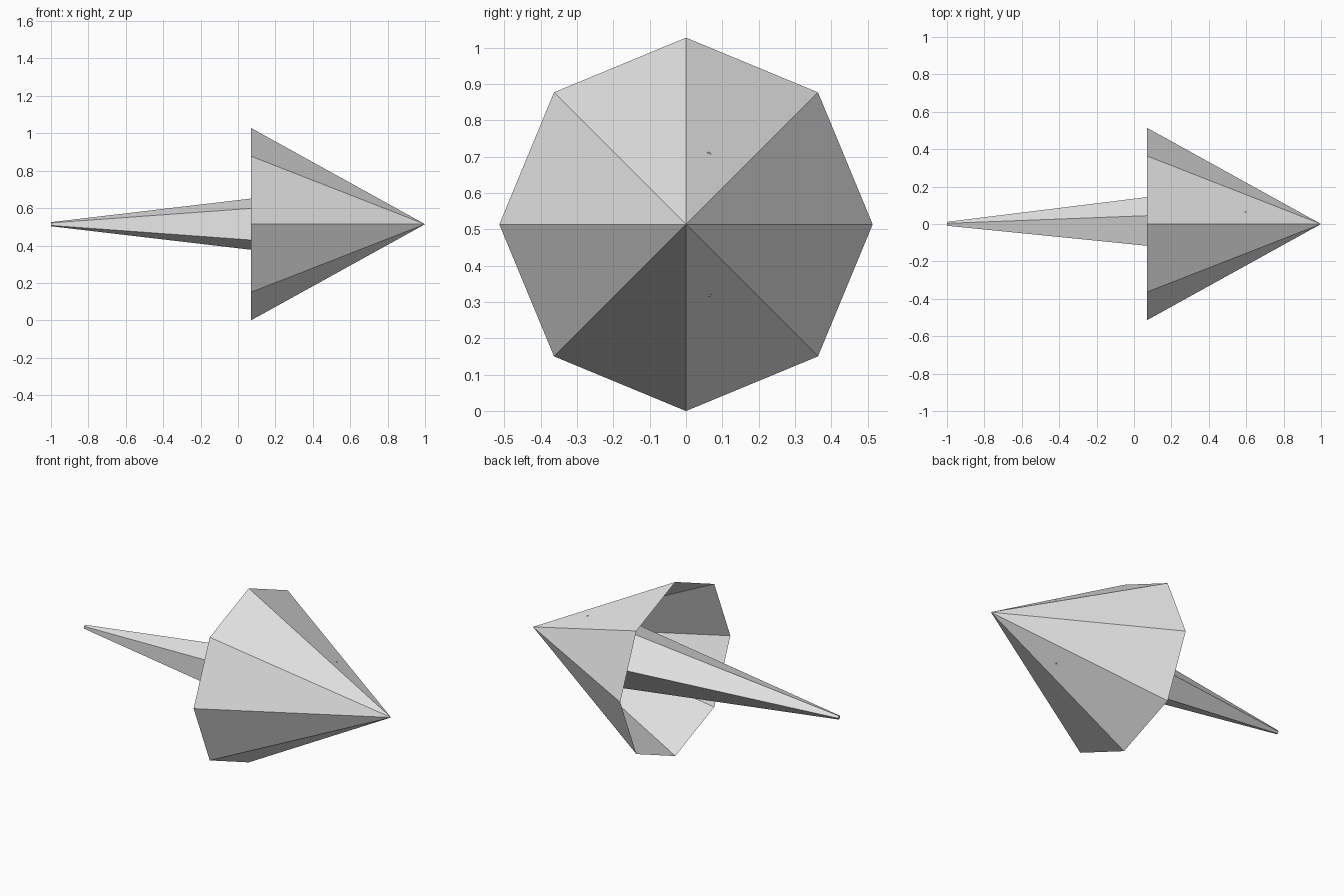
import bpy
import bmesh
from math import sin, cos, tau

if "Cube" in bpy.data.objects:
    bpy.data.objects.remove(bpy.data.objects["Cube"], do_unlink=True)

AXIS_Z = 0.514  # height of the long axis

grey = bpy.data.materials.new("light grey")
grey.use_nodes = True
colour = (0.8, 0.8, 0.8, 1)
grey.diffuse_color = colour
grey.node_tree.nodes["Principled BSDF"].inputs["Base Color"].default_value = colour


def ring(bm, sides, x, radius):
    """Regular polygon across the x axis, first corner towards +y."""
    return [bm.verts.new((x, radius * cos(tau * i / sides), radius * sin(tau * i / sides)))
            for i in range(sides)]


def finish(name, bm):
    bmesh.ops.recalc_face_normals(bm, faces=bm.faces)
    mesh = bpy.data.meshes.new(name)
    bm.to_mesh(mesh)
    bm.free()
    mesh.materials.append(grey)
    obj = bpy.data.objects.new(name, mesh)
    obj.location.z = AXIS_Z
    bpy.context.collection.objects.link(obj)


# Hollow eight-sided arrow head, open at the back
bm = bmesh.new()
base = ring(bm, 8, 0.07, AXIS_Z)
tip = bm.verts.new((1, 0, 0))
for i in range(8):
    bm.faces.new((base[i], base[(i + 1) % 8], tip))
finish("arrow_head", bm)

# Five-sided tapered shaft, its wide end hidden inside the head
bm = bmesh.new()
back = ring(bm, 5, -1, 0.0115)
front = ring(bm, 5, 0.6, 0.2095)
for i in range(5):
    j = (i + 1) % 5
    bm.faces.new((back[i], back[j], front[j], front[i]))
bm.faces.new(back)
bm.faces.new(front)
finish("shaft", bm)
